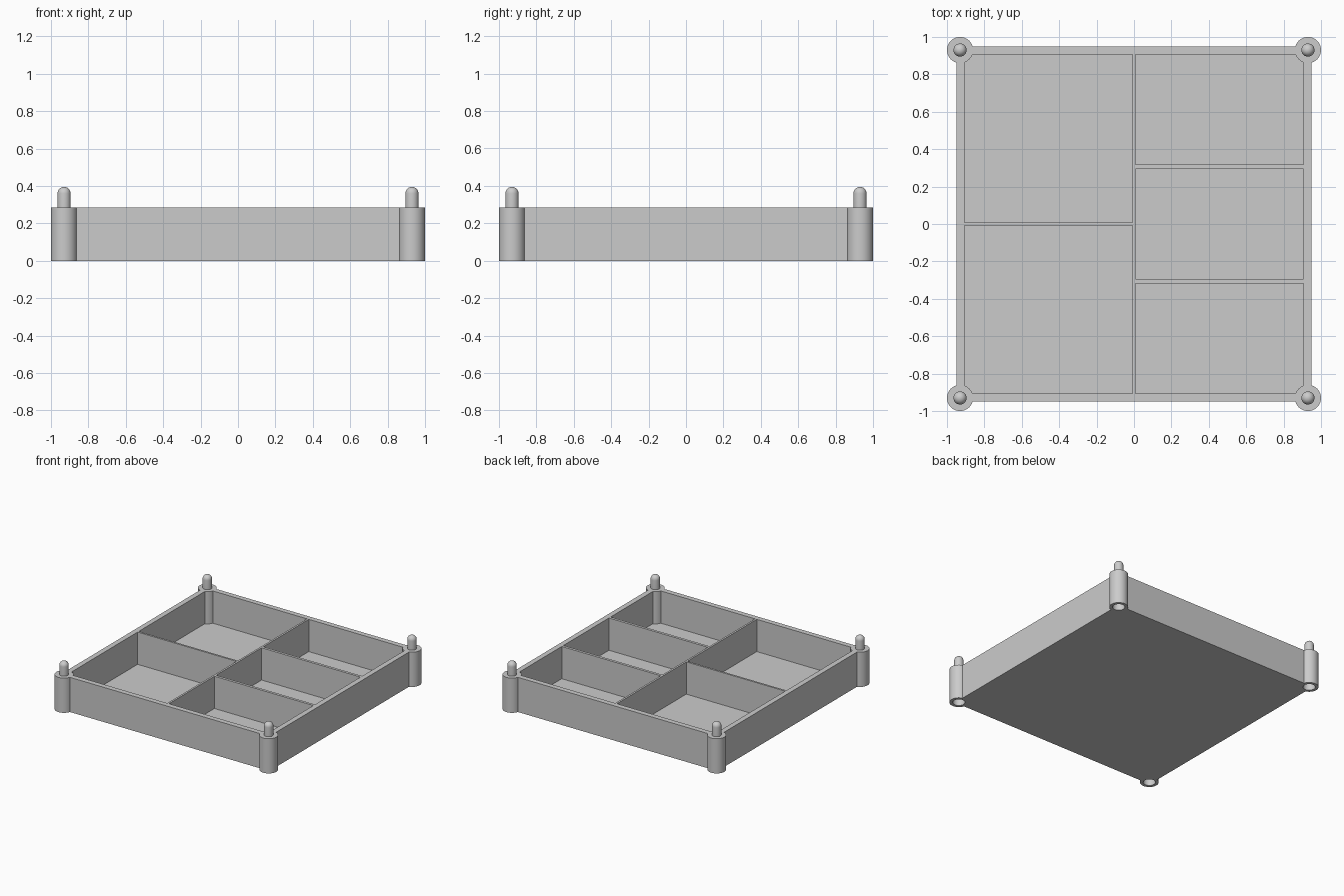
import bpy, bmesh, math
from mathutils import Matrix, Vector

if "Cube" in bpy.data.objects:
    bpy.data.objects.remove(bpy.data.objects["Cube"], do_unlink=True)

GREY = (0.6, 0.6, 0.6, 1.0)
HEIGHT, FLOOR = 0.285, 0.02
OUTER, INNER = 0.95, 0.907          # half widths of the tray and its cavity
POST_AT, POST_R = 0.93, 0.07
SEGMENTS = 48
CORNERS = [(sx * POST_AT, sy * POST_AT) for sx in (-1, 1) for sy in (-1, 1)]

grey = bpy.data.materials.new("plain grey")
grey.use_nodes = True
grey.diffuse_color = GREY
grey.node_tree.nodes["Principled BSDF"].inputs["Base Color"].default_value = GREY


def make_object(name, bm):
    bmesh.ops.recalc_face_normals(bm, faces=bm.faces)
    mesh = bpy.data.meshes.new(name)
    bm.to_mesh(mesh)
    bm.free()
    mesh.materials.append(grey)
    obj = bpy.data.objects.new(name, mesh)
    bpy.context.collection.objects.link(obj)
    return obj


def add_box(bm, x0, x1, y0, y1, z0, z1):
    size = Matrix.Diagonal((x1 - x0, y1 - y0, z1 - z0, 1))
    centre = Vector((x0 + x1, y0 + y1, z0 + z1)) / 2
    bmesh.ops.create_cube(bm, size=1, matrix=Matrix.Translation(centre) @ size)


def lathe(profile):
    bm = bmesh.new()
    verts = [bm.verts.new((r, 0, z)) for r, z in profile]
    edges = [bm.edges.new(pair) for pair in zip(verts, verts[1:])]
    bmesh.ops.spin(bm, geom=verts + edges, cent=(0, 0, 0), axis=(0, 0, 1),
                   angle=math.tau, steps=SEGMENTS, use_merge=False)
    bmesh.ops.remove_doubles(bm, verts=bm.verts, dist=1e-5)
    return bm


def smooth(obj):
    bpy.ops.object.select_all(action='DESELECT')
    obj.select_set(True)
    bpy.context.view_layer.objects.active = obj
    bpy.ops.object.shade_smooth_by_angle(angle=math.radians(30))


def cut(obj, cutter):
    bpy.context.view_layer.objects.active = obj
    mod = obj.modifiers.new("cut", 'BOOLEAN')
    mod.operation, mod.solver, mod.object = 'DIFFERENCE', 'EXACT', cutter
    bpy.ops.object.modifier_apply(modifier=mod.name)
    bpy.data.objects.remove(cutter, do_unlink=True)


# Tray body
bm = bmesh.new()
add_box(bm, -OUTER, OUTER, -OUTER, OUTER, 0, HEIGHT)
tray = make_object("tray", bm)

# Compartments: two on the right side, three on the left, thin dividers between
bm = bmesh.new()
for side, count, gap in ((-1, 2, 0.016), (1, 3, 0.022)):
    x0, x1 = sorted((side * 0.008, side * INNER))
    length = (2 * INNER - gap * (count - 1)) / count
    for i in range(count):
        y0 = -INNER + i * (length + gap)
        add_box(bm, x0, x1, y0, y0 + length, FLOOR, HEIGHT + 0.1)
cut(tray, make_object("compartment_cutter", bm))

# Clear the corners so each post fits exactly
for x, y in CORNERS:
    bm = lathe([(0, -0.1), (POST_R, -0.1), (POST_R, HEIGHT + 0.1), (0, HEIGHT + 0.1)])
    bm.transform(Matrix.Translation((x, y, 0)))
    cut(tray, make_object("corner_cutter", bm))

# Corner posts: socket underneath, round-topped stacking pin above
PIN_R, SOCKET_R, PIN_TOP = 0.035, 0.046, 0.395
dome = [(PIN_R * math.cos(a), PIN_TOP - PIN_R + PIN_R * math.sin(a))
        for a in (math.pi / 2 * i / 8 for i in range(8))]
profile = [(0, 0.12), (SOCKET_R, 0.12), (SOCKET_R, 0), (POST_R, 0),
           (POST_R, HEIGHT), (PIN_R, HEIGHT)] + dome + [(0, PIN_TOP)]
for (x, y), place in zip(CORNERS, ("front_right", "back_right", "front_left", "back_left")):
    post = make_object(place + "_post", lathe(profile))
    post.location = (x, y, 0)
    smooth(post)
smooth(tray)
